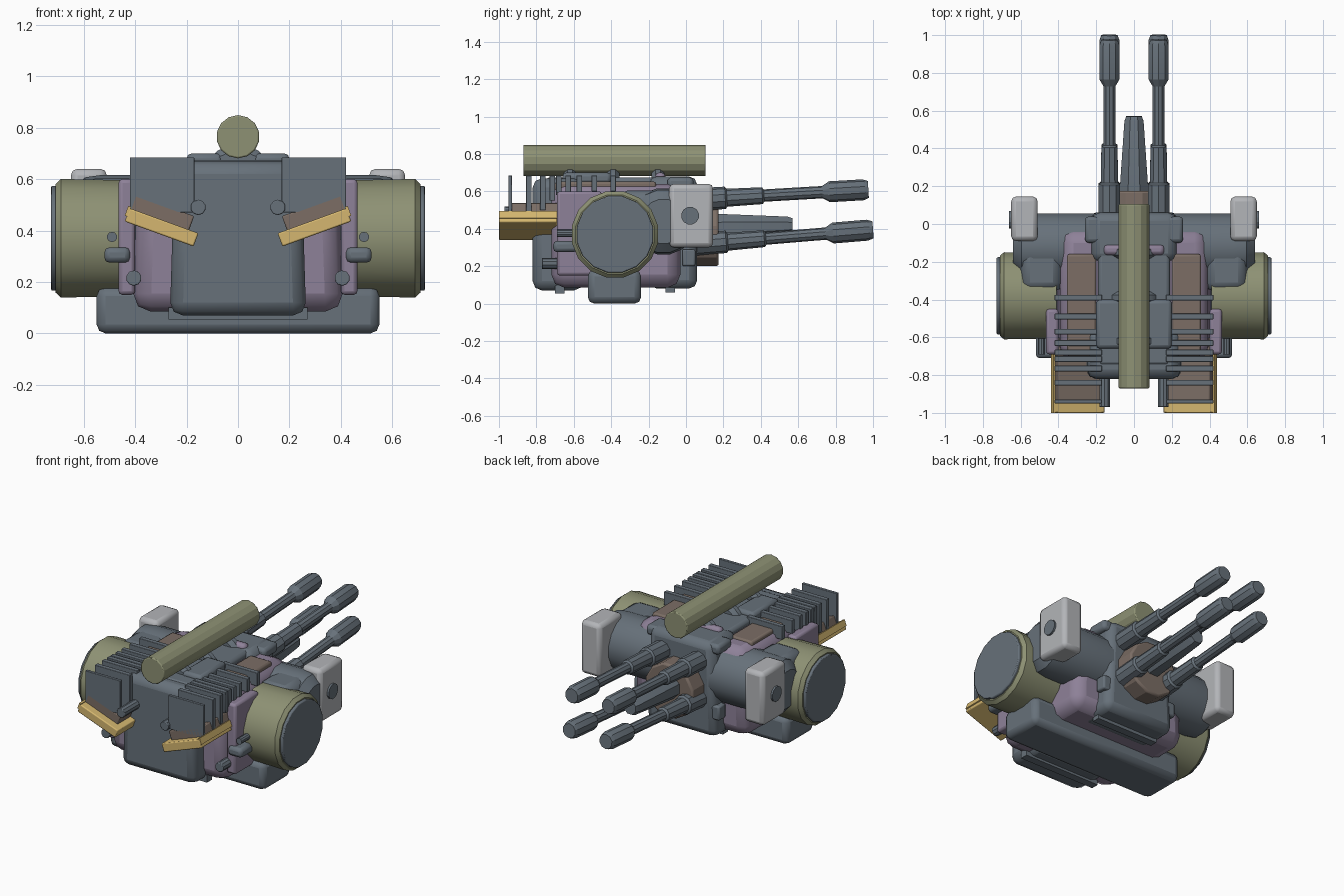
import bpy, bmesh, math
from mathutils import Matrix, Vector

if "Cube" in bpy.data.objects:
    bpy.data.objects.remove(bpy.data.objects["Cube"])


def material(name, rgb):
    m = bpy.data.materials.new(name)
    m.use_nodes = True
    m.diffuse_color = (*rgb, 1)
    m.node_tree.nodes["Principled BSDF"].inputs["Base Color"].default_value = (*rgb, 1)
    return m


GREY = material("slate grey", (0.135, 0.165, 0.195))
OLIVE = material("olive", (0.27, 0.285, 0.175))
PURPLE = material("dusty purple", (0.27, 0.22, 0.315))
BROWN = material("warm brown", (0.2, 0.155, 0.13))
YELLOW = material("ochre yellow", (0.66, 0.47, 0.16))
WHITE = material("pale grey", (0.45, 0.46, 0.48))


def finish(name, bm, mat, bevel=0, mirror=False):
    """Turn world-space geometry into an object with its modifiers."""
    bmesh.ops.recalc_face_normals(bm, faces=bm.faces)
    mesh = bpy.data.meshes.new(name)
    bm.to_mesh(mesh)
    bm.free()
    mesh.materials.append(mat)
    ob = bpy.data.objects.new(name, mesh)
    bpy.context.collection.objects.link(ob)
    if bevel:
        mod = ob.modifiers.new("Bevel", "BEVEL")
        mod.width, mod.segments = bevel, 2
        mod.limit_method, mod.angle_limit = "ANGLE", math.radians(40)
    if mirror:
        ob.modifiers.new("Mirror", "MIRROR")
    bpy.ops.object.select_all(action="DESELECT")
    ob.select_set(True)
    bpy.context.view_layer.objects.active = ob
    bpy.ops.object.shade_smooth_by_angle(angle=math.radians(25))
    return ob


def box(name, mat, x, y, z, bevel=0, mirror=False, tilt=0, top=1):
    """Box from ranges; tilt turns it about y, top scales the upper face in x."""
    bm = bmesh.new()
    bmesh.ops.create_cube(bm, size=1)
    size = [r[1] - r[0] for r in (x, y, z)]
    mid = Vector([(r[0] + r[1]) / 2 for r in (x, y, z)])
    for v in bm.verts:
        if v.co.z > 0:
            v.co.x *= top
    bmesh.ops.transform(bm, verts=bm.verts, matrix=Matrix.Translation(mid)
                        @ Matrix.Rotation(math.radians(tilt), 4, "Y") @ Matrix.Diagonal((*size, 1)))
    return finish(name, bm, mat, bevel, mirror)


def lathe(name, mat, start, end, profile, sides=12, bevel=0, mirror=False):
    """Turned solid along start-end; profile holds (fraction, radius) pairs."""
    start, end = Vector(start), Vector(end)
    axis = end - start
    turn = axis.to_track_quat("Z", "Y")
    bm = bmesh.new()
    rings = []
    for t, r in profile:
        angles = [2 * math.pi * (i + 0.5) / sides for i in range(sides)]
        rings.append([bm.verts.new(start + axis * t + turn @ Vector((r * math.cos(a), r * math.sin(a), 0)))
                      for a in angles])
    for a, b in zip(rings, rings[1:]):
        for i in range(sides):
            j = (i + 1) % sides
            bm.faces.new((a[i], a[j], b[j], b[i]))
    bm.faces.new(rings[0])
    bm.faces.new(rings[-1])
    return finish(name, bm, mat, bevel, mirror)


def rod(name, mat, start, end, r, sides=10, bevel=0, mirror=False):
    return lathe(name, mat, start, end, [(0, r), (1, r)], sides, bevel, mirror)


# Base and hull
box("base_block", GREY, (-0.55, 0.55), (-0.525, -0.24), (0, 0.18), 0.035)
box("belly_strip", GREY, (-0.27, 0.27), (-0.7, -0.65), (0.055, 0.1))
box("belly_strip_rear", GREY, (-0.22, 0.22), (-0.11, -0.06), (0.06, 0.1))
box("hull_spine", GREY, (-0.19, 0.19), (-0.75, 0.0), (0.1, 0.675), 0.02)
box("hull_nose", GREY, (-0.265, 0.265), (-0.82, -0.55), (0.07, 0.67), 0.05, top=0.93)
box("hull_rear_head", GREY, (-0.25, 0.25), (-0.2, 0.06), (0.08, 0.68), 0.045, top=0.9)
box("purple_body", PURPLE, (-0.41, 0.41), (-0.72, -0.03), (0.085, 0.64), 0.07, top=0.95)
box("purple_side_plate", PURPLE, (0.4, 0.465), (-0.69, -0.45), (0.15, 0.6), 0.015, True)
box("roof_panel", BROWN, (0.2, 0.355), (-0.7, -0.16), (0.6, 0.652), 0.012, True)
box("roof_ridge", PURPLE, (-0.16, 0.16), (-0.165, -0.11), (0.64, 0.7), 0.02)
box("roof_lug", GREY, (0.17, 0.26), (-0.1, 0.04), (0.61, 0.675), 0.02, True)

# Side drums with end caps
lathe("side_drum", OLIVE, (0.41, -0.38, 0.37), (0.71, -0.38, 0.37),
      [(0, 0.23), (0.93, 0.235), (1, 0.215)], 16, 0, True)
rod("drum_cap", GREY, (0.7, -0.38, 0.37), (0.727, -0.38, 0.37), 0.208, 16, 0.006, True)

# Shoulders reaching back to the pale boxes
lathe("shoulder", GREY, (0.2, -0.12, 0.44), (0.64, -0.12, 0.44),
      [(0, 0.18), (0.75, 0.18), (0.9, 0.17), (1, 0.12)], 16, 0, True)
box("shoulder_link", GREY, (0.38, 0.6), (-0.36, -0.08), (0.29, 0.605), 0.05, True)
box("side_box", WHITE, (0.51, 0.65), (-0.09, 0.145), (0.3, 0.64), 0.025, True)
rod("side_box_bolt", GREY, (0.64, 0.022, 0.47), (0.662, 0.022, 0.47), 0.048, 12, 0, True)

# Four long barrels around a tapered centre barrel
barrel = [(0, 0.06), (0.19, 0.06), (0.2, 0.048), (0.4, 0.045), (0.41, 0.033),
          (0.74, 0.033), (0.78, 0.056), (0.97, 0.056), (1, 0.045)]
lathe("upper_barrel", GREY, (0.13, 0.03, 0.555), (0.13, 0.975, 0.61), barrel, 10, 0, True)
lathe("lower_barrel", GREY, (0.13, 0.03, 0.315), (0.13, 1.0, 0.395), barrel, 10, 0, True)
lathe("centre_barrel", GREY, (0, 0.05, 0.4), (0, 0.57, 0.415),
      [(0, 0.085), (0.3, 0.08), (0.95, 0.055), (1, 0.045)], 8)
rod("barrel_collar", BROWN, (0, 0.04, 0.37), (0, 0.175, 0.37), 0.175, 12, 0.012)

# Tube along the roof and its saddles
rod("roof_tube", OLIVE, (0, -0.87, 0.765), (0, 0.105, 0.765), 0.084, 14, 0.006)
for y in (-0.62, -0.39, -0.15):
    lathe("tube_saddle", GREY, (0, y - 0.035, 0.59), (0, y + 0.035, 0.59),
          [(0, 0.12), (0.3, 0.145), (0.7, 0.145), (1, 0.12)], 16)
box("saddle_foot", GREY, (0.06, 0.2), (-0.66, -0.4), (0.64, 0.7), 0.02, True)

# Tilted trays with their brown filling
TILT = -20
box("tray", YELLOW, (0.155, 0.44), (-1.0, -0.69), (0.385, 0.44), 0.006, True, TILT)
box("tray_lip", YELLOW, (0.422, 0.434), (-1.0, -0.69), (0.455, 0.495), 0, True, TILT)
box("tray_filling", BROWN, (0.175, 0.42), (-0.95, -0.6), (0.43, 0.5), 0.006, True, TILT)

# Cooling fins, front ones reaching down to the tray
for y, low in ((-0.94, 0.47), (-0.84, 0.47), (-0.765, 0.5), (-0.715, 0.55), (-0.68, 0.58),
               (-0.63, 0.58), (-0.57, 0.58), (-0.49, 0.6), (-0.39, 0.6)):
    thick = 0.01 if y < -0.9 else 0.015
    box("cooling_fin", GREY, (0.17, 0.42), (y - thick, y + thick), (low, 0.685), 0.003, True)
rod("tray_rod", GREY, (0.155, -0.97, 0.49), (0.155, -0.7, 0.49), 0.03, 10, 0.004, True)

# Small side fittings
rod("low_peg", GREY, (0.405, -0.77, 0.215), (0.405, -0.6, 0.215), 0.03, 10, 0.004, True)
rod("high_peg", GREY, (0.49, -0.69, 0.375), (0.49, -0.55, 0.375), 0.02, 10, 0, True)
box("side_step", GREY, (0.42, 0.52), (-0.71, -0.58), (0.275, 0.335), 0.02, True)
box("rear_fitting", GREY, (0.17, 0.27), (-0.02, 0.05), (0.2, 0.29), 0.01, True)
